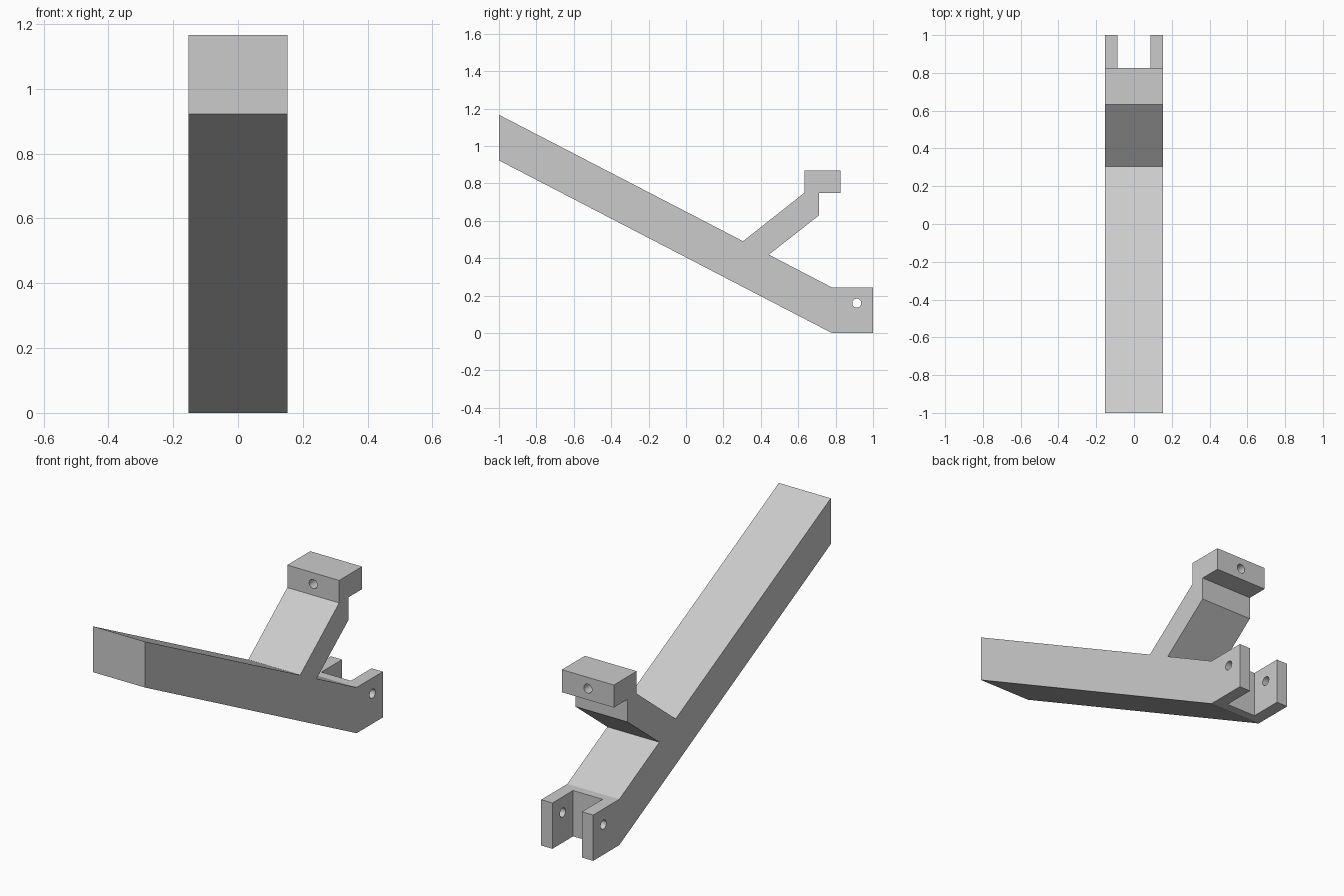
import bpy, bmesh, math
from mathutils import Matrix

cube = bpy.data.objects.get("Cube")
if cube:
    bpy.data.objects.remove(cube, do_unlink=True)

HALF_WIDTH = 0.153
GREY = (0.6, 0.6, 0.6, 1)

grey = bpy.data.materials.new("plain_grey")
grey.use_nodes = True
grey.diffuse_color = GREY
grey.node_tree.nodes["Principled BSDF"].inputs["Base Color"].default_value = GREY


def add_object(name, bm):
    bmesh.ops.recalc_face_normals(bm, faces=bm.faces)
    mesh = bpy.data.meshes.new(name)
    bm.to_mesh(mesh)
    bm.free()
    mesh.materials.append(grey)
    obj = bpy.data.objects.new(name, mesh)
    bpy.context.collection.objects.link(obj)
    return obj


def extruded_profile(name, points, half_width):
    bm = bmesh.new()
    face = bm.faces.new([bm.verts.new((-half_width, y, z)) for y, z in points])
    moved = bmesh.ops.extrude_face_region(bm, geom=[face])["geom"]
    verts = [v for v in moved if isinstance(v, bmesh.types.BMVert)]
    bmesh.ops.translate(bm, verts=verts, vec=(2 * half_width, 0, 0))
    return add_object(name, bm)


def drill(name, centre, axis, radius, depth):
    turn = Matrix.Rotation(math.pi / 2, 4, "Y" if axis == "X" else "X")
    bm = bmesh.new()
    bmesh.ops.create_cone(bm, cap_ends=True, segments=32, radius1=radius,
                          radius2=radius, depth=depth,
                          matrix=Matrix.Translation(centre) @ turn)
    return add_object(name, bm)


# Sloping arm, branch and overhanging head share one side profile
bracket = extruded_profile("bracket_arm", [
    (-1, 0.923), (0.78, 0), (1, 0), (1, 0.244), (0.78, 0.244),
    (0.443, 0.419), (0.712, 0.63), (0.712, 0.75), (0.826, 0.75),
    (0.826, 0.87), (0.633, 0.87), (0.633, 0.75), (0.305, 0.491),
    (-1, 1.167)], HALF_WIDTH)

# Fork slot, pivot pin hole and head screw hole
cutters = [
    extruded_profile("fork_slot_cutter", [
        (0.826, -0.1), (1.1, -0.1), (1.1, 0.4), (0.826, 0.4)], 0.087),
    drill("pivot_hole_cutter", (0, 0.913, 0.16), "X", 0.024, 1),
    drill("head_hole_cutter", (0, 0.73, 0.81), "Y", 0.024, 0.5),
]
for cutter in cutters:
    cutter.hide_render = True
    cutter.hide_set(True)
    cut = bracket.modifiers.new(cutter.name, "BOOLEAN")
    cut.operation = "DIFFERENCE"
    cut.solver = "EXACT"
    cut.object = cutter

# Bake the cuts, drop the cutters and smooth only the hole walls
bpy.context.view_layer.update()
graph = bpy.context.evaluated_depsgraph_get()
baked = bpy.data.meshes.new_from_object(bracket.evaluated_get(graph))
bracket.modifiers.clear()
bracket.data = baked
for cutter in cutters:
    bpy.data.objects.remove(cutter, do_unlink=True)
bpy.ops.object.select_all(action="DESELECT")
bracket.select_set(True)
bpy.context.view_layer.objects.active = bracket
bpy.ops.object.shade_smooth_by_angle(angle=math.radians(30))
# Keep the shallow bends of the flat faces crisp
for face in baked.polygons:
    if face.area > 0.003:
        face.use_smooth = False
